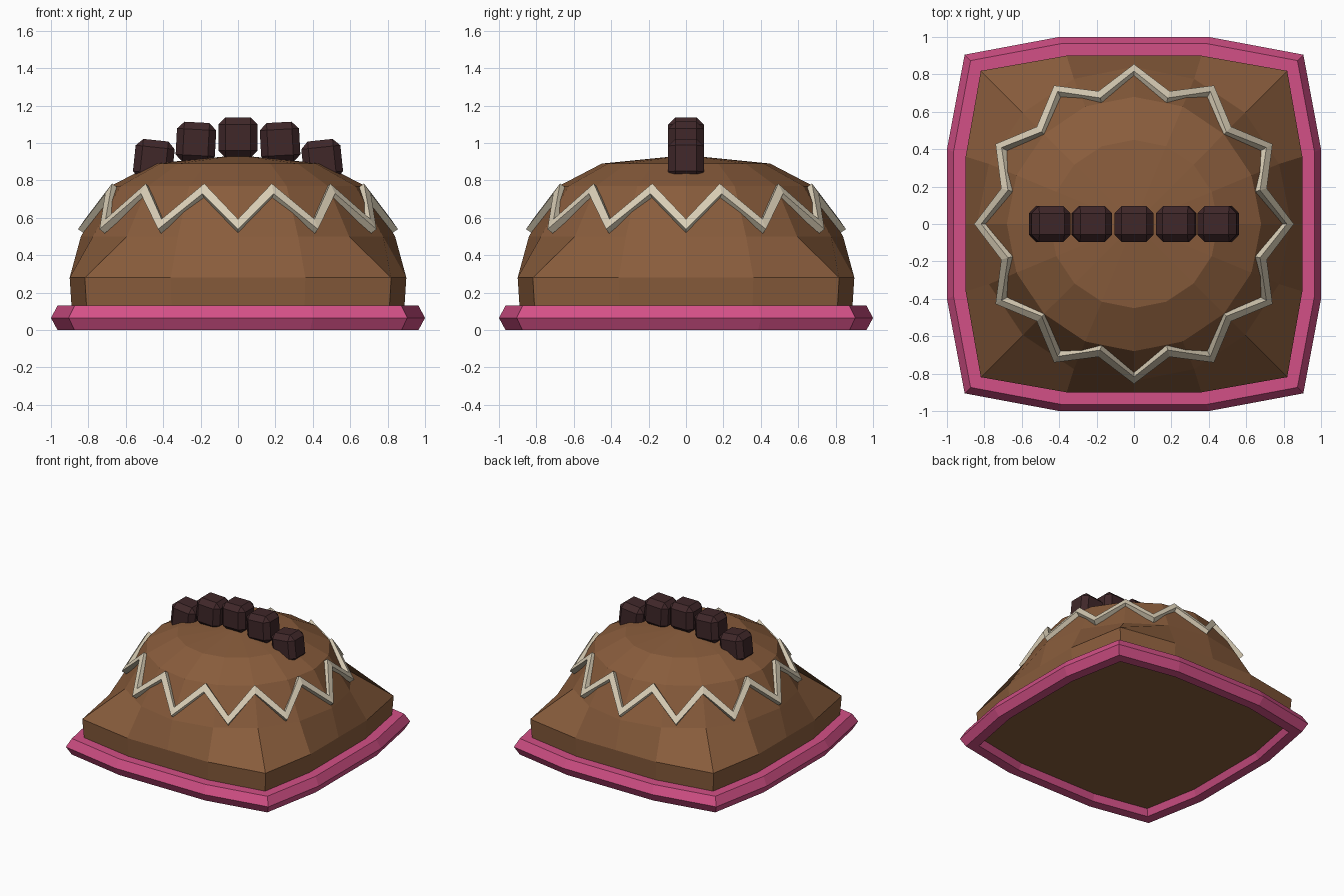
import bpy, bmesh, math
from mathutils import Matrix

if "Cube" in bpy.data.objects:
    bpy.data.objects.remove(bpy.data.objects["Cube"])


def material(name, rgb):
    m = bpy.data.materials.new(name)
    m.diffuse_color = (*rgb, 1)
    m.use_nodes = True
    m.node_tree.nodes["Principled BSDF"].inputs["Base Color"].default_value = m.diffuse_color
    return m


BROWN = material("milk chocolate", (0.25, 0.108, 0.045))
PINK = material("pink wrapper", (0.65, 0.08, 0.24))
CREAM = material("cream icing", (0.70, 0.62, 0.47))
DARK = material("dark chocolate", (0.05, 0.02, 0.022))


def finish(bm, name, mat):
    bmesh.ops.recalc_face_normals(bm, faces=bm.faces)
    me = bpy.data.meshes.new(name)
    bm.to_mesh(me)
    bm.free()
    me.materials.append(mat)
    ob = bpy.data.objects.new(name, me)
    bpy.context.collection.objects.link(ob)
    return ob


def bridge(bm, a, b):
    n = len(a)
    return [bm.faces.new((a[i], a[(i + 1) % n], b[(i + 1) % n], b[i])) for i in range(n)]


def pillow(s, z):
    """16-point rounded square outline of half width s."""
    pts = []
    for k in range(4):
        c, d = round(math.cos(k * math.pi / 2)), round(math.sin(k * math.pi / 2))
        for x, y in ((1, 0), (1, 0.4), (0.91, 0.91), (0.4, 1)):
            pts.append((s * (x * c - y * d), s * (x * d + y * c), z))
    return pts


def circle(r, z, n=16):
    return [(r * math.cos(2 * math.pi * i / n), r * math.sin(2 * math.pi * i / n), z) for i in range(n)]


# Domed body: square-ish base blending to a round top
bm = bmesh.new()
layers = [pillow(0.885, 0.05), pillow(0.90, 0.28), circle(0.84, 0.50),
          circle(0.68, 0.77), circle(0.45, 0.89)]
rings = [[bm.verts.new(p) for p in layer] for layer in layers]
for a, b in zip(rings, rings[1:]):
    bridge(bm, a, b)
bm.faces.new(rings[0])
apex = bm.verts.new((0, 0, 0.935))
for i in range(16):
    bm.faces.new((rings[-1][i], rings[-1][(i + 1) % 16], apex))
finish(bm, "domed_body", BROWN)

# Base rim: hexagonal section swept round the outline
bm = bmesh.new()
section = [(1.0, 0.065), (0.965, 0.13), (0.89, 0.13), (0.86, 0.065), (0.89, 0), (0.965, 0)]
rings = []
for s, z in section:
    pts = pillow(s, z)
    rings.append([bm.verts.new((x * 0.995 if abs(x) == abs(y) else x,
                                y * 0.995 if abs(x) == abs(y) else y, h)) for x, y, h in pts])
for i in range(6):
    bridge(bm, rings[i], rings[(i + 1) % 6])
finish(bm, "base_rim", PINK)

# Zigzag icing: 24 points, low on multiples of 30 degrees, lying on the slope
bm = bmesh.new()
secs = []
tx, tz = -0.57, 0.82   # direction up the slope
for i in range(24):
    a = math.radians(15 * i)
    r, z = (0.82, 0.555) if i % 2 == 0 else (0.70, 0.745)
    sec = []
    for u, v in ((-1, -1), (1, -1), (1, 1), (-1, 1)):
        rr = r + u * 0.033 * tx + v * 0.02 * tz
        zz = z + u * 0.033 * tz - v * 0.02 * tx
        sec.append(bm.verts.new((rr * math.cos(a), rr * math.sin(a), zz)))
    secs.append(sec)
for i in range(24):
    bridge(bm, secs[i], secs[(i + 1) % 24])
finish(bm, "zigzag_icing", CREAM)

# Row of chamfered chocolate pieces, leaning slightly inward
for i, (x, z, tilt) in enumerate([(-0.45, 0.908, 6), (-0.225, 1.003, 3), (0, 1.03, 0),
                                  (0.225, 1.003, -3), (0.45, 0.908, -6)]):
    bm = bmesh.new()
    bmesh.ops.create_cube(bm, size=1)
    bmesh.ops.scale(bm, vec=(0.21, 0.19, 0.215), verts=bm.verts)
    bmesh.ops.bevel(bm, geom=bm.edges[:], offset=0.038, segments=1, affect='EDGES')
    bmesh.ops.transform(bm, verts=bm.verts, matrix=Matrix.Translation((x, 0, z))
                        @ Matrix.Rotation(math.radians(tilt), 4, 'Y'))
    finish(bm, f"chocolate_piece_{i + 1}", DARK)
